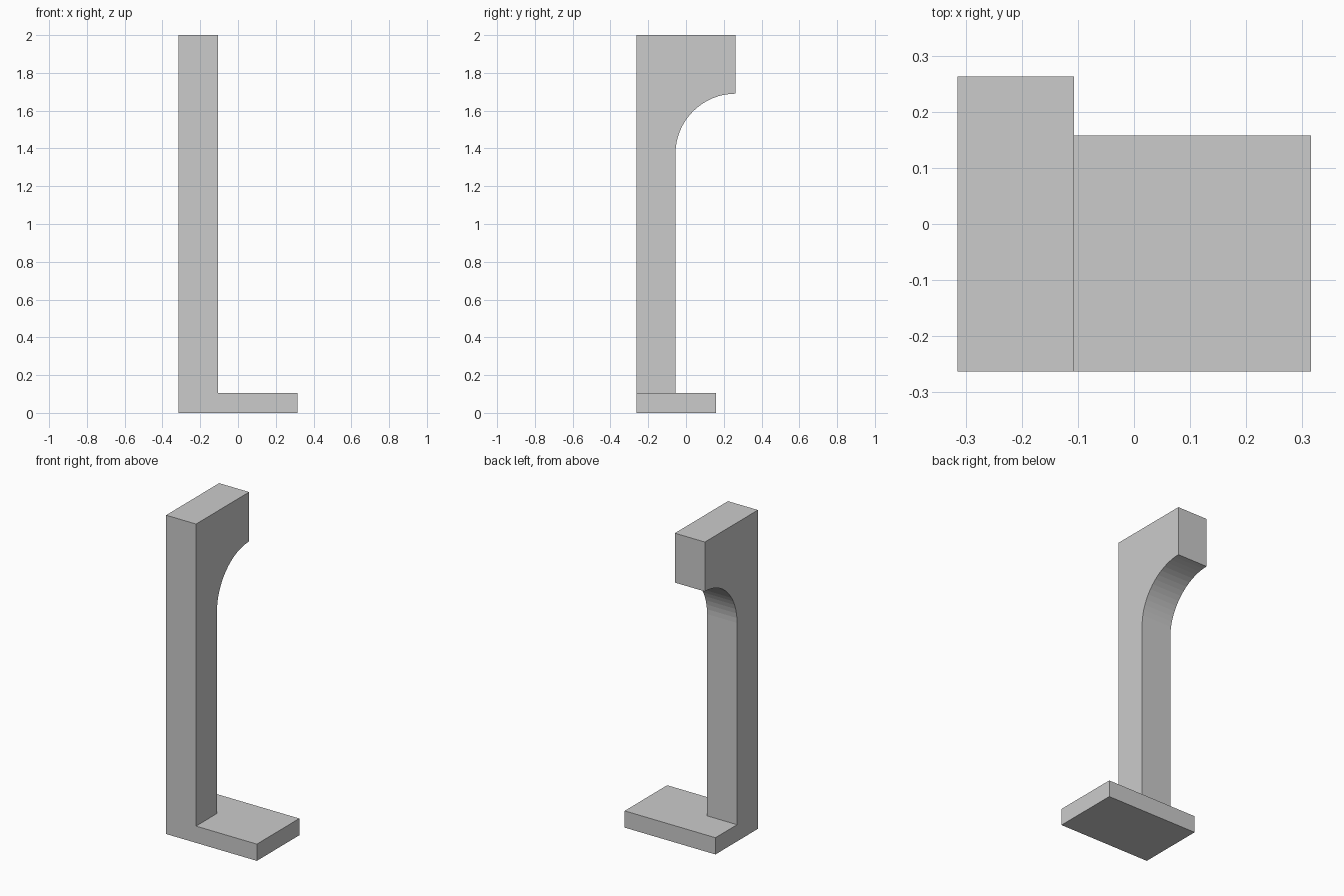
import bpy, bmesh, math

if "Cube" in bpy.data.objects:
    bpy.data.objects.remove(bpy.data.objects["Cube"])

LEFT, RIGHT = -0.315, 0.315
FRONT, BACK = -0.263, 0.263
POST_RIGHT, POST_BACK = -0.107, -0.056
HEAD_Z, TOP, ARC_STEPS = 1.69, 2.0, 16


def extrude_profile(name, profile, x0, x1):
    """Extrude a (y, z) outline from x0 to x1."""
    bm = bmesh.new()
    face = bm.faces.new([bm.verts.new((x0, y, z)) for y, z in profile])
    ret = bmesh.ops.extrude_face_region(bm, geom=[face])
    verts = [v for v in ret["geom"] if isinstance(v, bmesh.types.BMVert)]
    bmesh.ops.translate(bm, verts=verts, vec=(x1 - x0, 0, 0))
    bmesh.ops.recalc_face_normals(bm, faces=bm.faces)
    mesh = bpy.data.meshes.new(name)
    bm.to_mesh(mesh)
    bm.free()
    obj = bpy.data.objects.new(name, mesh)
    bpy.context.collection.objects.link(obj)
    return obj


# Upright post with overhanging head and concave quarter-round underside
r = BACK - POST_BACK
arc = []
for i in range(ARC_STEPS + 1):
    a = math.pi / 2 * (1 + i / ARC_STEPS)
    arc.append((BACK + r * math.cos(a), HEAD_Z - r + r * math.sin(a)))
post_profile = [(FRONT, 0), (FRONT, TOP), (BACK, TOP)] + arc + [(POST_BACK, 0)]
post = extrude_profile("post_bracket", post_profile, LEFT, POST_RIGHT)

# Flat rectangular foot plate
foot = extrude_profile("foot_plate",
                       [(FRONT, 0), (FRONT, 0.105), (0.158, 0.105), (0.158, 0)],
                       LEFT, RIGHT)

# Fuse the foot into the post so it is one clean solid
mod = post.modifiers.new("fuse_foot", 'BOOLEAN')
mod.operation = 'UNION'
mod.solver = 'EXACT'
mod.object = foot
bpy.context.view_layer.objects.active = post
post.select_set(True)
bpy.ops.object.modifier_apply(modifier=mod.name)
bpy.data.objects.remove(foot, do_unlink=True)

# Merge coplanar faces left by the union
bm = bmesh.new()
bm.from_mesh(post.data)
bmesh.ops.dissolve_limit(bm, angle_limit=math.radians(1),
                         verts=bm.verts, edges=bm.edges)
bm.to_mesh(post.data)
bm.free()
